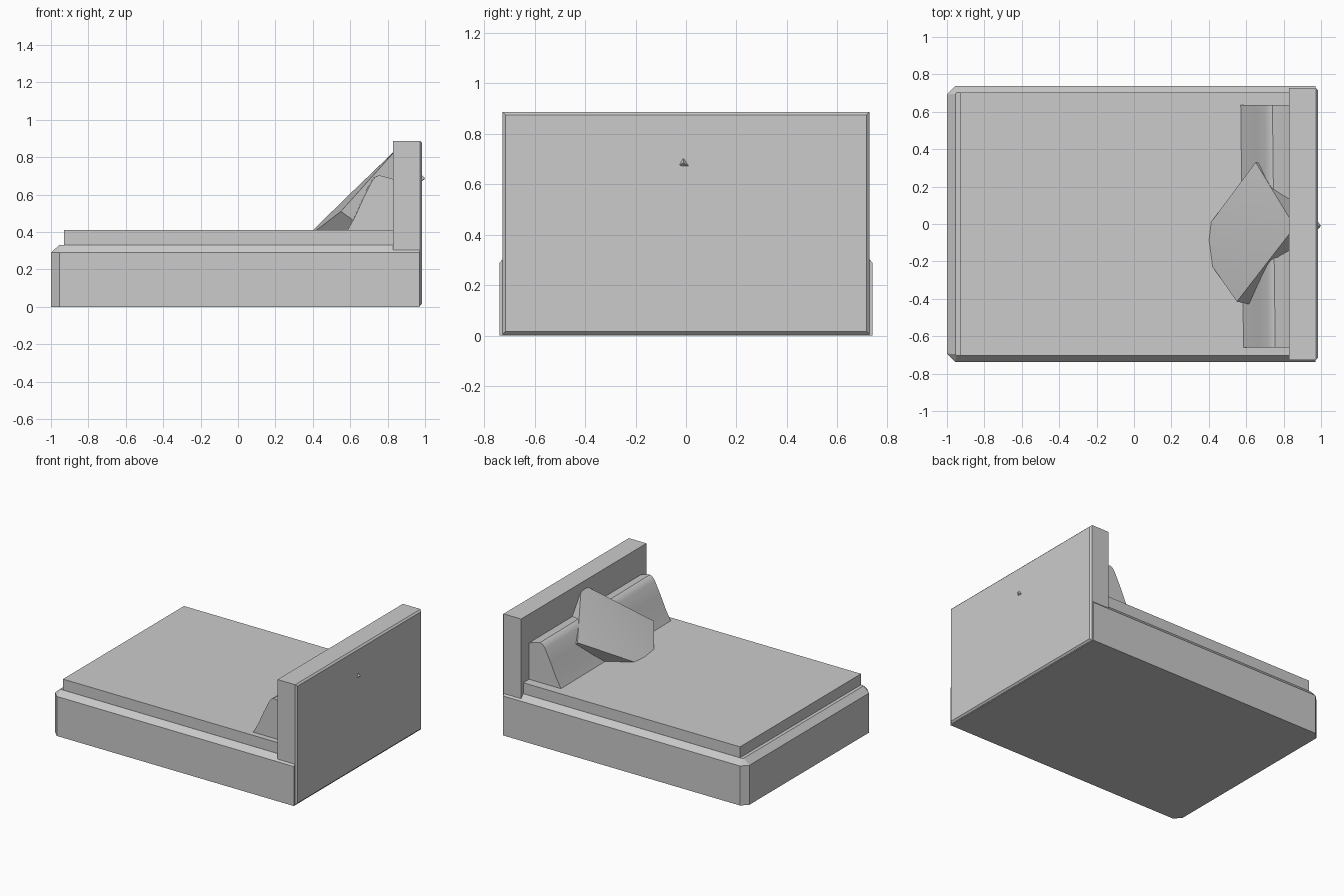
import bpy, bmesh
from mathutils import Vector

if "Cube" in bpy.data.objects:
    bpy.data.objects.remove(bpy.data.objects["Cube"])


def loft(name, rings):
    """Closed solid from a stack of vertex rings with equal counts."""
    bm = bmesh.new()
    vs = [[bm.verts.new(p) for p in r] for r in rings]
    n = len(vs[0])
    for a, b in zip(vs, vs[1:]):
        for i in range(n):
            j = (i + 1) % n
            bm.faces.new((a[i], a[j], b[j], b[i]))
    bm.faces.new(vs[0])
    bm.faces.new(vs[-1])
    bmesh.ops.recalc_face_normals(bm, faces=bm.faces)
    me = bpy.data.meshes.new(name)
    bm.to_mesh(me)
    bm.free()
    ob = bpy.data.objects.new(name, me)
    bpy.context.collection.objects.link(ob)
    return ob


def rect(x0, x1, y, z):
    return [(x0, -y, z), (x1, -y, z), (x1, y, z), (x0, y, z)]


def box(name, x0, x1, y, z0, z1):
    return loft(name, [rect(x0, x1, y, z0), rect(x0, x1, y, z1)])


def smooth(ob, angle=0.6):
    bpy.context.view_layer.objects.active = ob
    ob.select_set(True)
    bpy.ops.object.shade_smooth_by_angle(angle=angle)
    ob.select_set(False)


# base with cut foot corners and a sloped top rim
def footprint(x0, y, cut, z):
    return [(x0, -y + cut, z), (x0 + cut, -y, z), (0.97, -y, z),
            (0.97, y, z), (x0 + cut, y, z), (x0, y - cut, z)]


loft("bed_base", [footprint(-1, 0.738, 0.045, 0), footprint(-1, 0.738, 0.045, 0.29),
                  footprint(-0.955, 0.703, 0.008, 0.33)])

# mattress
box("mattress", -0.93, 0.86, 0.702, 0.31, 0.41)

# headboard block and thin full-height back panel with eased rear edges
box("headboard", 0.83, 0.972, 0.727, 0.30, 0.887)
e = 0.012
loft("headboard_back", [[(x, -y, z0), (x, y, z0), (x, y, z1), (x, -y, z1)] for x, y, z0, z1 in
                        ((0.965, 0.727, 0.005, 0.887), (0.985 - e, 0.727, 0.005, 0.887),
                         (0.985, 0.727 - e, 0.005 + e, 0.887 - e))])

# long pillow leaning on the headboard
profile = [(0.57, 0.40), (0.615, 0.48), (0.66, 0.58), (0.705, 0.67), (0.725, 0.695),
           (0.745, 0.703), (0.79, 0.692), (0.86, 0.668), (0.86, 0.40)]
smooth(loft("long_pillow", [[(x + dx, y, z) for x, z in profile]
                            for y, dx in ((-0.66, 0.01), (0.635, -0.005))]))

# square cushion set on its corner, tilted against the long pillow
front = [(0.86, -0.015, 0.855), (0.65, 0.33, 0.61), (0.33, -0.10, 0.34), (0.55, -0.415, 0.51)]
back = [(1.0, -0.01, 0.685), (0.77, 0.30, 0.48), (0.46, -0.10, 0.20), (0.62, -0.43, 0.46)]
cushion = loft("cushion", [back, front])
bm = bmesh.new()
bm.from_mesh(cushion.data)
face = max(bm.faces, key=lambda f: sum((v.co.z - v.co.x) for v in f.verts))
centre = face.calc_center_median() + Vector((-0.012, 0, 0.012))
mid = bmesh.ops.poke(bm, faces=[face])["verts"][0]
mid.co = centre
bmesh.ops.recalc_face_normals(bm, faces=bm.faces)
bm.to_mesh(cushion.data)
bm.free()
smooth(cushion)
